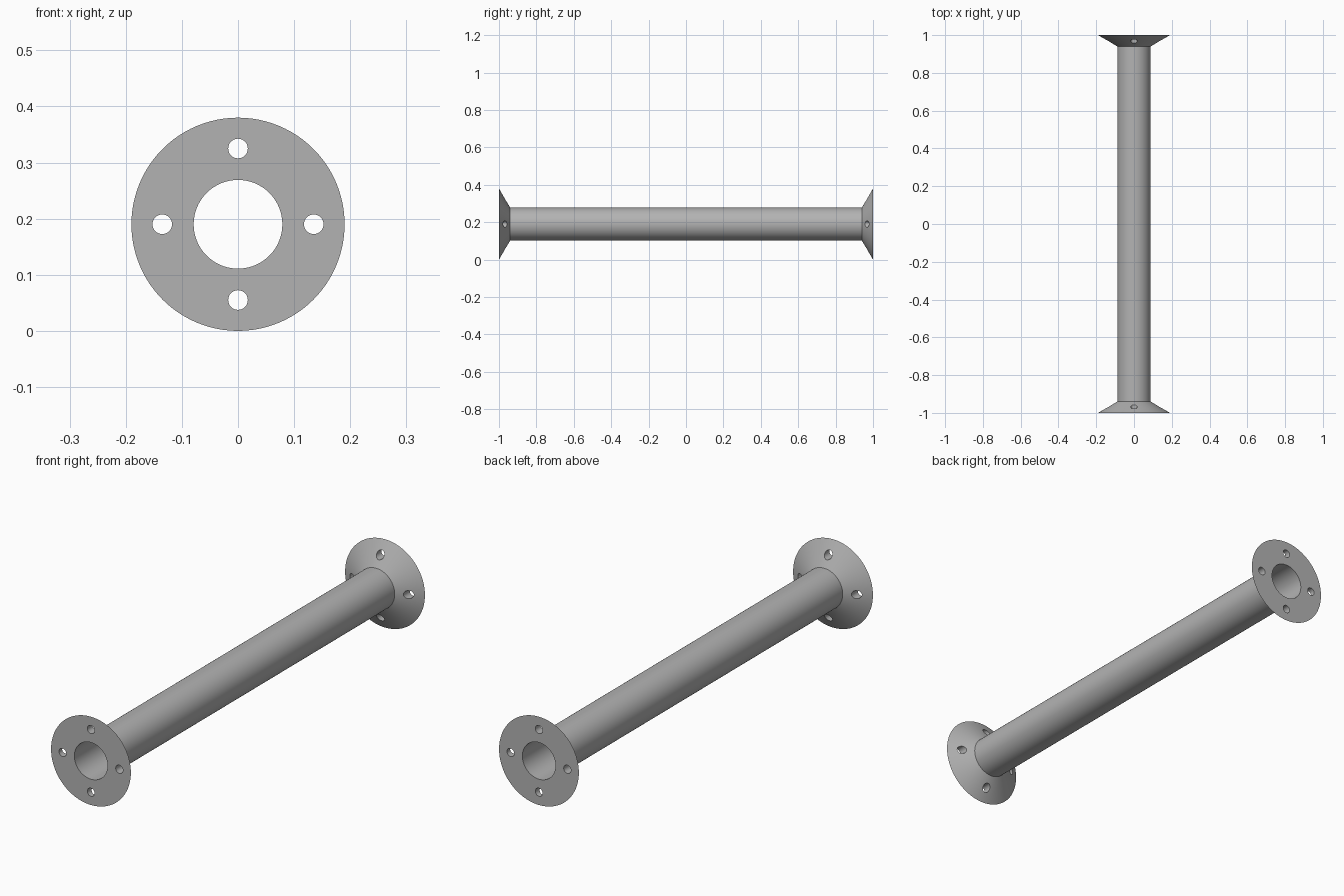
import bpy, bmesh
from math import pi
from mathutils import Matrix, Vector

cube = bpy.data.objects.get("Cube")
if cube:
    bpy.data.objects.remove(cube, do_unlink=True)

BORE, PIPE, RIM = 0.079, 0.088, 0.19     # radii
END, NECK = 1.0, 0.94                    # distances from the middle
HOLE, HOLE_CIRCLE = 0.0175, 0.135
SIDES = 96

steel = bpy.data.materials.new("grey steel")
steel.use_nodes = True
colour = (0.45, 0.45, 0.45, 1)
steel.diffuse_color = colour
steel.node_tree.nodes["Principled BSDF"].inputs["Base Color"].default_value = colour


def finish(name, bm):
    """Turn a bmesh into a named object lying on the pipe axis."""
    bmesh.ops.recalc_face_normals(bm, faces=bm.faces)
    mesh = bpy.data.meshes.new(name)
    bm.to_mesh(mesh)
    bm.free()
    mesh.materials.append(steel)
    obj = bpy.data.objects.new(name, mesh)
    obj.location.z = RIM
    bpy.context.collection.objects.link(obj)
    return obj


def lathe(name, profile):
    """Spin a closed (radius, y) profile about the y axis."""
    bm = bmesh.new()
    verts = [bm.verts.new((r, y, 0)) for r, y in profile]
    edges = [bm.edges.new((v, verts[i - 1])) for i, v in enumerate(verts)]
    bmesh.ops.spin(bm, geom=verts + edges, cent=(0, 0, 0), axis=(0, 1, 0),
                   angle=2 * pi, steps=SIDES, use_merge=True)
    bmesh.ops.remove_doubles(bm, verts=bm.verts, dist=1e-5)
    return finish(name, bm)


def select_only(obj):
    bpy.ops.object.select_all(action='DESELECT')
    obj.select_set(True)
    bpy.context.view_layer.objects.active = obj


# Hollow pipe between the two flanges
parts = [lathe("pipe", [(BORE, -NECK), (PIPE, -NECK), (PIPE, NECK), (BORE, NECK)])]

# Conical flanges with a flat outer face
for name, side in (("front_flange", -1), ("back_flange", 1)):
    parts.append(lathe(name, [(BORE, side * END), (RIM, side * END),
                              (PIPE, side * NECK), (BORE, side * NECK)]))

# Four bolt holes, drilled through both flanges
bm = bmesh.new()
for quarter in range(4):
    turn = Matrix.Rotation(quarter * pi / 2, 4, 'Y')
    place = Matrix.Translation(turn @ Vector((HOLE_CIRCLE, 0, 0)))
    bmesh.ops.create_cone(bm, cap_ends=True, segments=32, radius1=HOLE, radius2=HOLE,
                          depth=2.2 * END, matrix=place @ Matrix.Rotation(pi / 2, 4, 'X'))
drill = finish("bolt_hole_cutter", bm)
drill.hide_render = True

for flange in parts[1:]:
    cut = flange.modifiers.new("bolt holes", 'BOOLEAN')
    cut.operation = 'DIFFERENCE'
    cut.solver = 'EXACT'
    cut.object = drill
    select_only(flange)
    bpy.ops.object.modifier_apply(modifier=cut.name)
bpy.data.objects.remove(drill, do_unlink=True)

# Smooth round walls, sharp rims
for obj in parts:
    select_only(obj)
    bpy.ops.object.shade_smooth_by_angle(angle=pi / 9)
